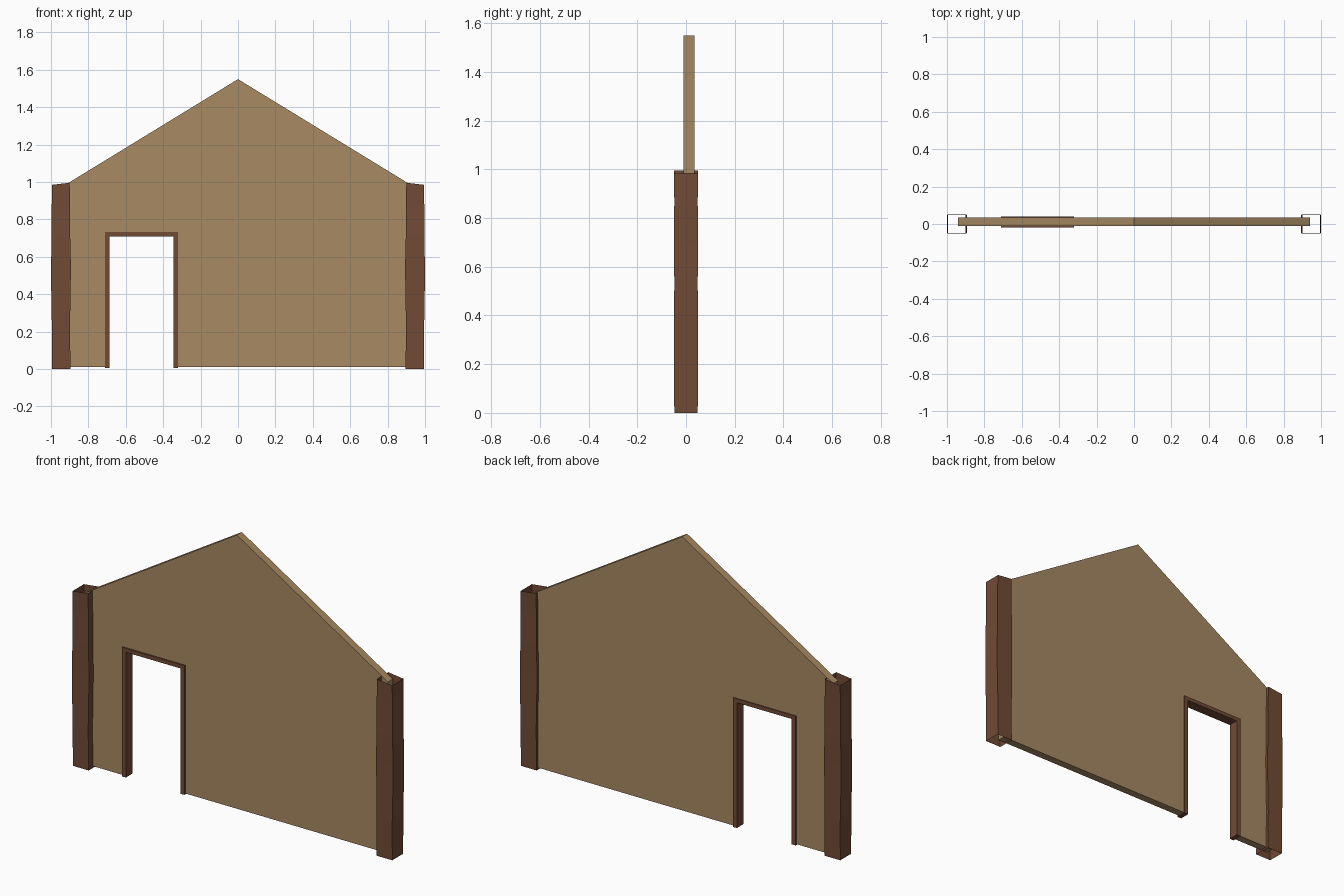
import bpy, bmesh

if "Cube" in bpy.data.objects:
    bpy.data.objects.remove(bpy.data.objects["Cube"])


def material(name, rgb):
    m = bpy.data.materials.new(name)
    m.diffuse_color = (*rgb, 1)
    m.use_nodes = True
    m.node_tree.nodes["Principled BSDF"].inputs["Base Color"].default_value = m.diffuse_color
    return m


PLASTER = material("tan_plaster", (0.385, 0.252, 0.122))
WOOD = material("brown_wood", (0.166, 0.069, 0.035))


def add_object(name, bm, mat):
    bmesh.ops.recalc_face_normals(bm, faces=bm.faces)
    mesh = bpy.data.meshes.new(name)
    bm.to_mesh(mesh)
    bm.free()
    mesh.materials.append(mat)
    ob = bpy.data.objects.new(name, mesh)
    bpy.context.collection.objects.link(ob)
    return ob


def extruded_profile(name, points, y0, y1, mat):
    """Closed x/z outline pushed through from y0 to y1."""
    bm = bmesh.new()
    face = bm.faces.new([bm.verts.new((x, y0, z)) for x, z in points])
    ext = bmesh.ops.extrude_face_region(bm, geom=[face], use_keep_orig=True)
    verts = [v for v in ext["geom"] if isinstance(v, bmesh.types.BMVert)]
    bmesh.ops.translate(bm, verts=verts, vec=(0, y1 - y0, 0))
    bmesh.ops.triangulate(bm, faces=[f for f in bm.faces if len(f.verts) > 4])
    return add_object(name, bm, mat)


def rough_post(name, side):
    """Open-ended, slightly wavy square timber; rows are z, inner x, outer x, half depth."""
    rows = [(0, 0.896, 0.994, 0.048), (0.22, 0.898, 0.995, 0.050),
            (0.38, 0.896, 0.998, 0.049), (0.54, 0.893, 1.0, 0.048),
            (0.70, 0.897, 0.996, 0.050), (0.87, 0.897, 0.996, 0.048),
            (0.99, 0.900, 0.994, 0.050)]
    bm = bmesh.new()
    rings = []
    for z, xi, xo, d in rows:
        # the top edge slopes down towards the outside
        zi, zo = (z + 0.006, z - 0.005) if z > 0.95 else (z, z)
        rings.append([bm.verts.new((side * x, y, h)) for x, y, h in
                      ((xi, -d, zi), (xo, -d, zo), (xo, d, zo), (xi, d, zi))])
    for a, b in zip(rings, rings[1:]):
        for i in range(4):
            j = (i + 1) % 4
            bm.faces.new((a[i], a[j], b[j], b[i]))
    ob = add_object(name, bm, WOOD)
    return ob


# Gable wall with the doorway notched out of its lower edge
extruded_profile("gable_wall",
                 [(-0.94, 0.01), (-0.70, 0.01), (-0.70, 0.72), (-0.333, 0.72),
                  (-0.333, 0.01), (0.94, 0.01), (0.94, 0.975), (0, 1.55),
                  (-0.94, 0.975)], -0.010, 0.034, PLASTER)

# Door frame lining the doorway
extruded_profile("door_frame",
                 [(-0.711, 0.005), (-0.686, 0.005), (-0.686, 0.71),
                  (-0.345, 0.71), (-0.345, 0.005), (-0.321, 0.005),
                  (-0.321, 0.732), (-0.711, 0.732)], -0.018, 0.040, WOOD)

# Corner posts
rough_post("left_corner_post", -1)
rough_post("right_corner_post", 1)
